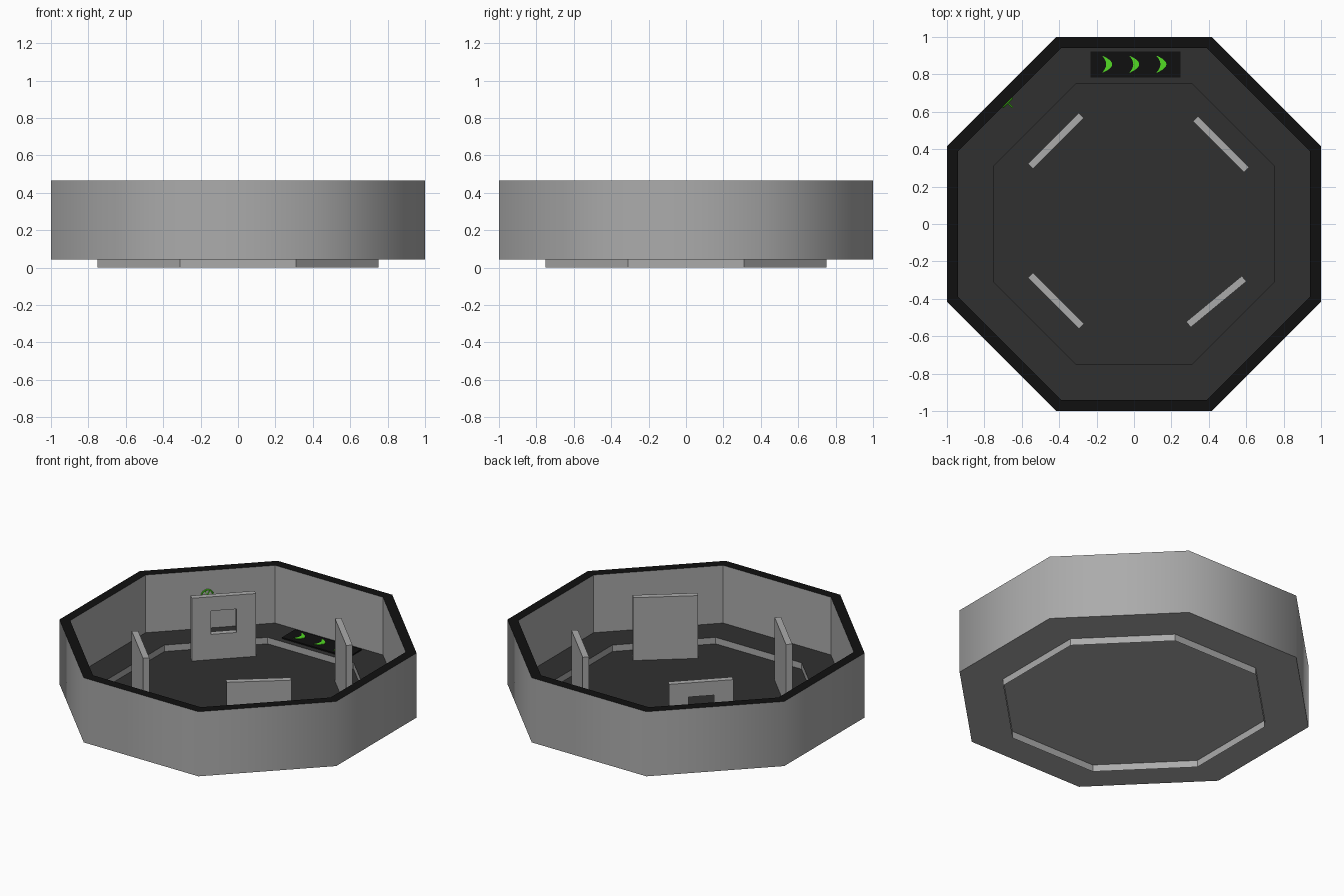
import bpy, bmesh, math
from mathutils import Matrix, Vector

if "Cube" in bpy.data.objects:
    bpy.data.objects.remove(bpy.data.objects["Cube"])


def mat(name, rgb):
    m = bpy.data.materials.new(name)
    m.diffuse_color = (*rgb, 1)
    m.use_nodes = True
    m.node_tree.nodes["Principled BSDF"].inputs["Base Color"].default_value = m.diffuse_color
    return m


GREY = mat("wall_grey", (0.41, 0.41, 0.41))
DARK = mat("floor_charcoal", (0.03, 0.03, 0.03))
BLACK = mat("trim_black", (0.005, 0.005, 0.005))
GREEN = mat("sign_green", (0.085, 0.70, 0.017))


def finish(name, bm, mats, matrix=None, recalc=True):
    if recalc:
        bmesh.ops.recalc_face_normals(bm, faces=bm.faces)
    me = bpy.data.meshes.new(name)
    bm.to_mesh(me)
    bm.free()
    for m in mats:
        me.materials.append(m)
    ob = bpy.data.objects.new(name, me)
    bpy.context.collection.objects.link(ob)
    if matrix:
        ob.matrix_world = matrix
    return ob


def ring(bm, apothem, z):
    r = apothem / math.cos(math.pi / 8)
    return [bm.verts.new((r * math.cos(a), r * math.sin(a), z))
            for a in (math.pi / 8 + k * math.pi / 4 for k in range(8))]


def band(bm, a, b, index=0, smooth=False):
    for k in range(8):
        j = (k + 1) % 8
        f = bm.faces.new((a[k], a[j], b[j], b[k]))
        f.material_index = index
        f.smooth = smooth


# Octagonal room: outer wall (smooth), black rim, inner wall, ledge floor, step
BASE, LEDGE, TOP = 0.045, 0.09, 0.467
bm = bmesh.new()
profile = [(0.75, BASE), (1, BASE), (1, TOP), (0.94, TOP), (0.94, LEDGE), (0.75, LEDGE)]
rings = [ring(bm, *p) for p in profile]
for i, index in enumerate((0, 0, 2, 0, 1, 0)):
    band(bm, rings[i], rings[(i + 1) % 6], index, smooth=(i == 1))
for e in bm.edges:
    if len({f.smooth for f in e.link_faces}) > 1:
        e.smooth = False
finish("room_shell", bm, [GREY, DARK, BLACK])

# Sunken floor: dark on top, grey below
bm = bmesh.new()
lo, hi = ring(bm, 0.75, BASE), ring(bm, 0.75, BASE + 0.003)
band(bm, lo, hi)
bm.faces.new(lo)
bm.faces.new(hi).material_index = 1
finish("sunken_floor", bm, [GREY, DARK])

# Thin skirt the room stands on
bm = bmesh.new()
band(bm, ring(bm, 0.75, 0), ring(bm, 0.75, BASE))
finish("base_skirt", bm, [GREY])


# Upright panels, one with a square window
def panel(name, x, y, angle, window=False):
    w, h, t = 0.385, 0.41, 0.038
    xs = (-w / 2, -0.077, 0.077, w / 2)
    zs = (0, 0.165, 0.318, h)
    bm = bmesh.new()
    g = [[bm.verts.new((px, -t / 2, pz)) for px in xs] for pz in zs]
    for i in range(3):
        for j in range(3):
            if not (window and i == j == 1):
                bm.faces.new((g[i][j], g[i][j + 1], g[i + 1][j + 1], g[i + 1][j]))
    ext = bmesh.ops.extrude_face_region(bm, geom=bm.faces[:], use_keep_orig=True)
    bmesh.ops.translate(bm, vec=(0, t, 0),
                        verts=[v for v in ext["geom"] if isinstance(v, bmesh.types.BMVert)])
    finish(name, bm, [GREY],
           Matrix.Translation((x, y, BASE + 0.003)) @ Matrix.Rotation(math.radians(angle), 4, 'Z'))


panel("window_panel", -0.417, 0.444, 45, window=True)
panel("back_right_panel", 0.465, 0.427, -45)
panel("front_left_panel", -0.417, -0.41, -45)
panel("front_right_panel", 0.44, -0.415, 39.5)

# Black sign plate on the ledge
bm = bmesh.new()
bmesh.ops.create_cube(bm, size=1, matrix=Matrix.Translation((0.008, 0.853, LEDGE + 0.004))
                      @ Matrix.Diagonal((0.48, 0.138, 0.008, 1)))
finish("sign_plate", bm, [BLACK])


# Green crescents on the sign
def crescent(name, x):
    bm = bmesh.new()
    n = 12
    rows = []
    for i in range(n + 1):
        t = 2 * i / n - 1
        b = 1 - t * t
        rows.append([bm.verts.new((px, 0.043 * t, 0))
                     for px in (-0.024 + 0.020 * b, -0.018 + 0.046 * b)])
    for a, b in zip(rows, rows[1:]):
        bm.faces.new((a[0], a[1], b[1], b[0]))
    ext = bmesh.ops.extrude_face_region(bm, geom=bm.faces[:], use_keep_orig=True)
    bmesh.ops.translate(bm, vec=(0, 0, 0.003),
                        verts=[v for v in ext["geom"] if isinstance(v, bmesh.types.BMVert)])
    finish(name, bm, [GREEN], Matrix.Translation((x, 0.854, LEDGE + 0.008)))


for i in range(3):
    crescent(f"crescent_{i + 1}", -0.145 + 0.145 * i)

# Green wall wheel with a short stem pointing into the room
inward = Vector((1, -1, 0)).normalized()
turn = inward.to_track_quat('Z', 'Y').to_matrix().to_4x4()
spot = Vector((-0.675, 0.648, 0.308))
bpy.ops.mesh.primitive_torus_add(major_radius=0.034, minor_radius=0.005,
                                 major_segments=24, minor_segments=8)
wheel = bpy.context.object
wheel.name = "wall_wheel"
wheel.matrix_world = Matrix.Translation(spot) @ turn
wheel.data.materials.append(GREEN)
bpy.ops.object.shade_smooth_by_angle()
bm = bmesh.new()
bmesh.ops.create_cone(bm, cap_ends=True, segments=10, radius1=0.005, radius2=0.005, depth=0.036,
                      matrix=Matrix.Translation((0, 0, 0.018)))
for k in range(3):
    bmesh.ops.create_cube(bm, size=1, matrix=Matrix.Rotation(k * math.pi / 3, 4, 'Z')
                          @ Matrix.Diagonal((0.068, 0.005, 0.005, 1)))
finish("wheel_stem", bm, [GREEN], Matrix.Translation(spot) @ turn)
